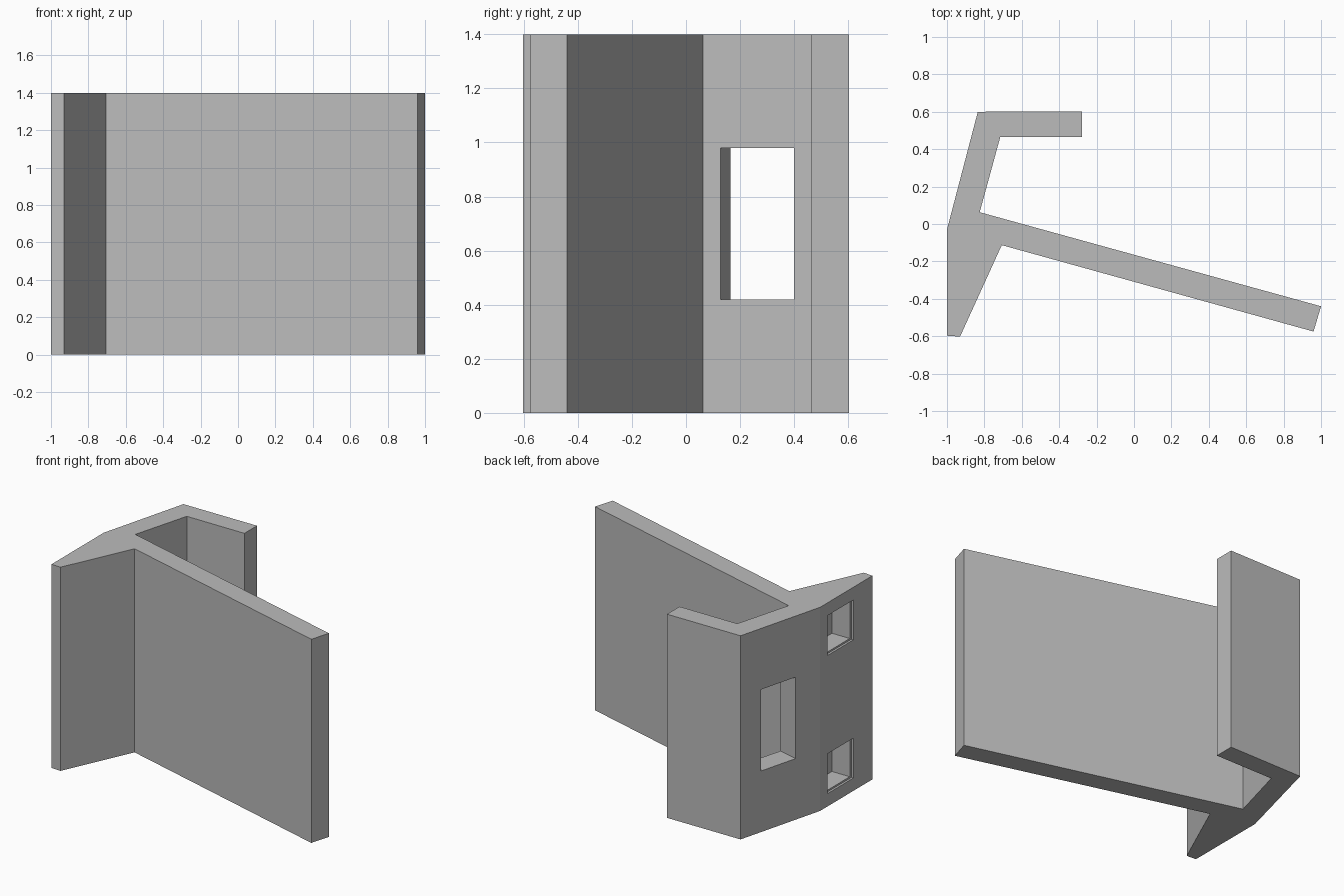
import bpy, bmesh
from mathutils import Vector

if "Cube" in bpy.data.objects:
    bpy.data.objects.remove(bpy.data.objects["Cube"])

HEIGHT = 1.4

grey = bpy.data.materials.new("light grey")
grey.use_nodes = True
colour = (0.5, 0.5, 0.5, 1)
grey.diffuse_color = colour
grey.node_tree.nodes["Principled BSDF"].inputs["Base Color"].default_value = colour


def prism(name, outline, z0, z1):
    """Extrude a plan outline from z0 up to z1."""
    bm = bmesh.new()
    face = bm.faces.new([bm.verts.new((x, y, z0)) for x, y in outline])
    top = bmesh.ops.extrude_face_region(bm, geom=[face])
    verts = [v for v in top["geom"] if isinstance(v, bmesh.types.BMVert)]
    bmesh.ops.translate(bm, verts=verts, vec=(0, 0, z1 - z0))
    bmesh.ops.recalc_face_normals(bm, faces=bm.faces)
    mesh = bpy.data.meshes.new(name)
    bm.to_mesh(mesh)
    bm.free()
    mesh.materials.append(grey)
    obj = bpy.data.objects.new(name, mesh)
    bpy.context.collection.objects.link(obj)
    return obj


def cut(target, name, outline, z0, z1):
    """Subtract a hidden prism from the target."""
    cutter = prism(name, outline, z0, z1)
    cutter.hide_render = True
    cutter.hide_set(True)
    cutter.display_type = 'WIRE'
    mod = target.modifiers.new(name, 'BOOLEAN')
    mod.operation = 'DIFFERENCE'
    mod.solver = 'EXACT'
    mod.object = cutter


def box(x0, x1, y0, y1):
    return [(x0, y0), (x1, y0), (x1, y1), (x0, y1)]


# Bracket: hooked back flange, slanted wall, wedge and long blade
bracket = prism("bracket", [
    (-1, -0.597), (-0.93, -0.602), (-0.707, -0.113), (0.96, -0.575),
    (1, -0.44), (-0.825, 0.063), (-0.715, 0.465), (-0.277, 0.465),
    (-0.277, 0.602), (-0.835, 0.6), (-1, -0.03)], 0, HEIGHT)

# Window cut square through the slanted wall
low, high = Vector((-0.949, 0.165)), Vector((-0.878, 0.437))
along = (high - low).normalized()
inward = Vector((along.y, -along.x))
cut(bracket, "window_cutter",
    [low - inward * 0.1, low + inward * 0.2,
     high + inward * 0.2, high - inward * 0.1], 0.42, 0.98)

# Two blind pockets with a shallow rim, mirrored about mid height
for label, mid in (("lower", 0.225), ("upper", HEIGHT - 0.225)):
    cut(bracket, label + "_rim_cutter",
        box(-1.1, -0.985, -0.39, -0.107), mid - 0.137, mid + 0.137)
    cut(bracket, label + "_pocket_cutter",
        box(-1.05, -0.85, -0.372, -0.125), mid - 0.125, mid + 0.125)
